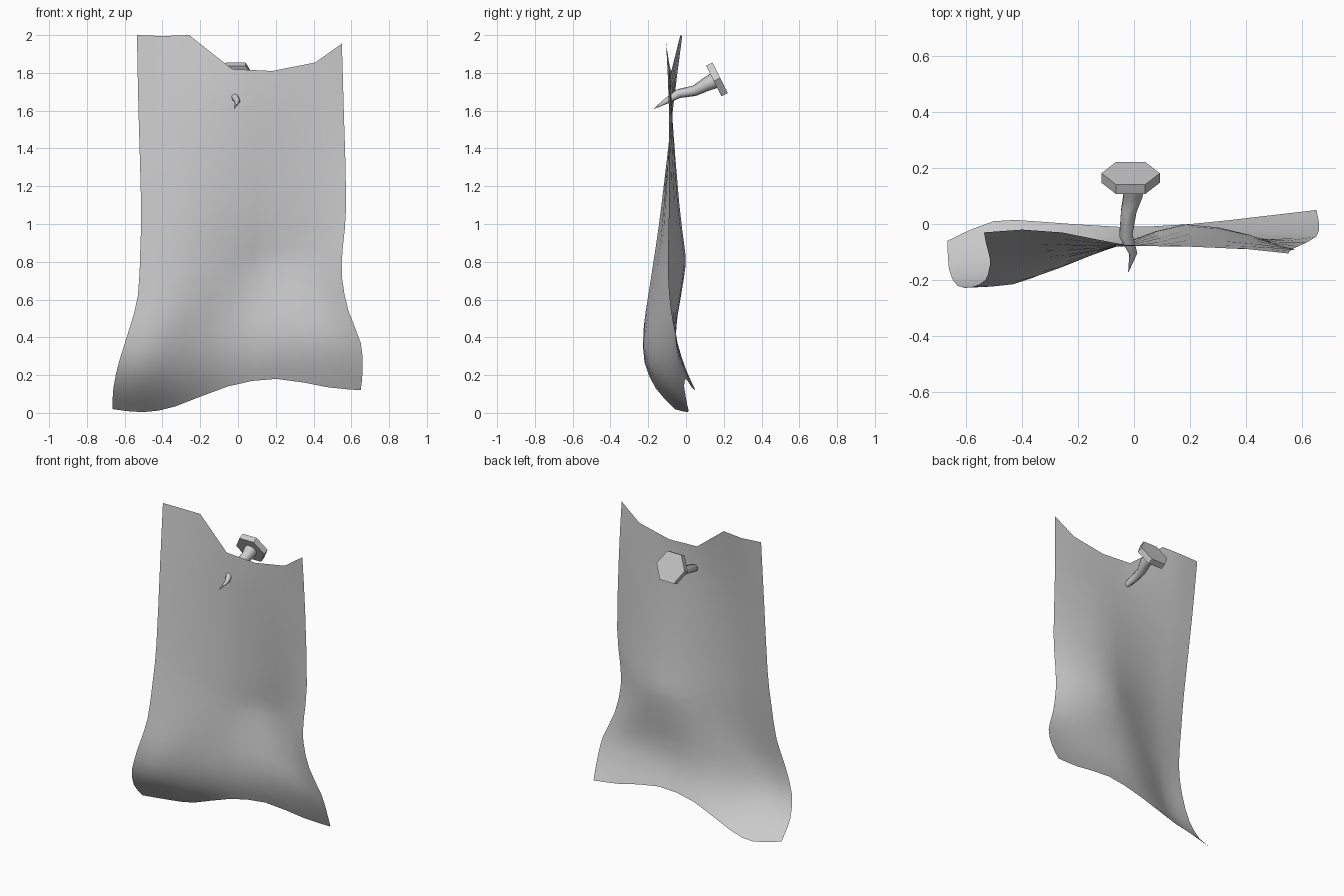
import bpy, bmesh
from math import cos, sin, pi
from mathutils import Vector

if "Cube" in bpy.data.objects:
    bpy.data.objects.remove(bpy.data.objects["Cube"])


def make_object(name, bm, angle):
    bmesh.ops.recalc_face_normals(bm, faces=bm.faces)
    mesh = bpy.data.meshes.new(name)
    bm.to_mesh(mesh)
    bm.free()
    ob = bpy.data.objects.new(name, mesh)
    bpy.context.collection.objects.link(ob)
    bpy.ops.object.select_all(action='DESELECT')
    ob.select_set(True)
    bpy.context.view_layer.objects.active = ob
    bpy.ops.object.shade_smooth_by_angle(angle=angle)
    return ob


def refine(pts):
    """Insert one smooth in-between point on every span."""
    out = []
    n = len(pts)
    for i in range(n - 1):
        a, b = pts[i], pts[i + 1]
        p = pts[i - 1] if i else a * 2 - b
        q = pts[i + 2] if i + 2 < n else b * 2 - a
        out += [a, (a + b) * 0.5625 - (p + q) * 0.0625]
    return out + [pts[-1]]


def halve(pts):
    """Insert straight midpoints, keeping the torn corners crisp."""
    out = []
    for a, b in zip(pts, pts[1:]):
        out += [a, (a + b) / 2]
    return out + [pts[-1]]


# Sheet: column fractions, torn top heights, curled bottom heights
COLS = [0, .125, .255, .465, .66, .87, 1]
TOP = [2.0, 1.995, 2.0, 1.82, 1.81, 1.855, 1.955]
BOTTOM = [.02, .004, .035, .14, .18, .135, .12]
# Rows: left x, right x, height (None = torn top), above bottom edge?, depths
ROWS = [
    (-.535, .55, None, False, [-.03, -.02, -.03, -.075, -.08, -.09, -.105]),
    (-.527, .56, 1.6, False, [-.072, -.07, -.075, -.08, -.075, -.08, -.09]),
    (-.513, .573, 1.1, False, [-.13, -.12, -.11, -.07, -.035, -.06, -.09]),
    (-.517, .555, .88, False, [-.16, -.145, -.125, -.065, -.008, -.04, -.095]),
    (-.53, .55, .6, True, [-.2, -.185, -.15, -.065, -.002, -.04, -.095]),
    (-.577, .585, .42, True, [-.225, -.215, -.16, -.07, -.03, -.05, -.08]),
    (-.63, .65, .25, True, [-.22, -.2, -.145, -.07, -.055, -.055, -.045]),
    (-.66, .66, .11, True, [-.16, -.11, -.085, -.05, -.04, -.015, 0]),
    (-.665, .65, 0, True, [-.06, .01, .008, -.01, 0, .03, .05]),
]
grid = []
for left, right, z, above, depths in ROWS:
    row = []
    for f, t, b, y in zip(COLS, TOP, BOTTOM, depths):
        h = t if z is None else z + b if above else z
        row.append(Vector((left + (right - left) * f, y, h)))
    grid.append(row)
wide = [halve(grid[0])] + [refine(r) for r in grid[1:]]
columns = [refine(list(c)) for c in zip(*wide)]

bm = bmesh.new()
verts = [[bm.verts.new(p) for p in col] for col in columns]
for c0, c1 in zip(verts, verts[1:]):
    for j in range(len(c0) - 1):
        bm.faces.new((c0[j], c0[j + 1], c1[j + 1], c1[j]))
make_object("hanging_sheet", bm, pi)


def ring_solid(name, path, radii, sides, angle):
    """Loft rings along a path and cap both ends."""
    bm = bmesh.new()
    pts = [Vector(p) for p in path]
    rings = []
    for i, (p, r) in enumerate(zip(pts, radii)):
        d = (pts[min(i + 1, len(pts) - 1)] - pts[max(i - 1, 0)]).normalized()
        a = (Vector((1, 0, 0)) - d * d.x).normalized()
        b = d.cross(a)
        rings.append([bm.verts.new(p + (a * cos(k * 2 * pi / sides)
                                        + b * sin(k * 2 * pi / sides)) * r)
                      for k in range(sides)])
    for r0, r1 in zip(rings, rings[1:]):
        for k in range(sides):
            n = (k + 1) % sides
            bm.faces.new((r0[k], r0[n], r1[n], r1[k]))
    bm.faces.new(rings[0])
    bm.faces.new(rings[-1])
    return make_object(name, bm, angle)


# Bent nail pushed through the sheet
ring_solid("nail_shaft",
           [(-.02, -.17, 1.61), (-.003, -.105, 1.65), (-.03, -.04, 1.69),
            (-.02, .045, 1.705), (-.005, .1, 1.735), (-.008, .155, 1.762)],
           [.001, .015, .025, .029, .036, .045], 7, 1.0)

# Six-sided nail head, tilted up and back
ring_solid("nail_head", [(-.012, .147, 1.757), (-.012, .181, 1.774)],
           [.104, .104], 6, .5)
